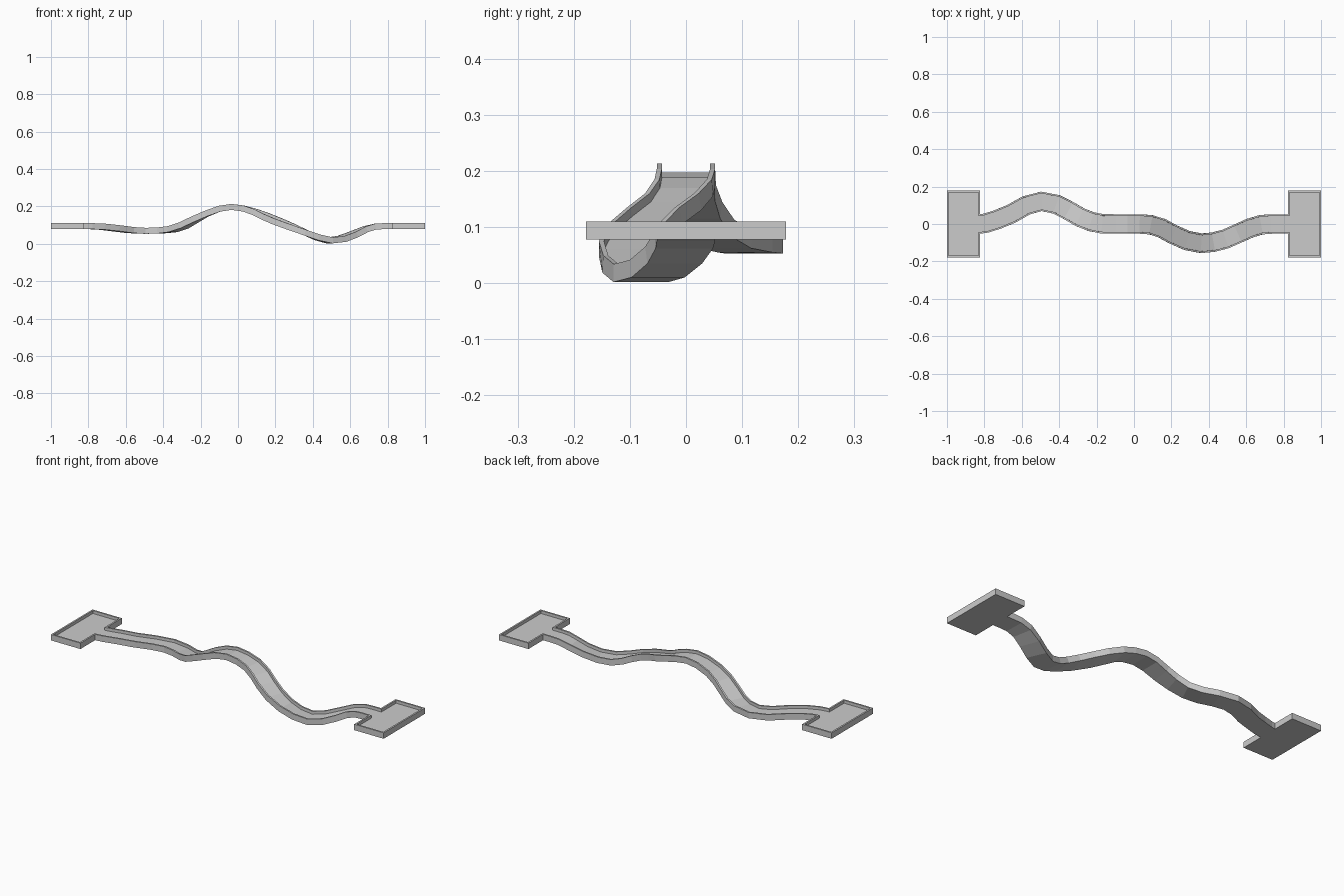
import bpy, bmesh
from mathutils import Vector

if "Cube" in bpy.data.objects:
    bpy.data.objects.remove(bpy.data.objects["Cube"])

T = 0.009            # rim thickness
HALF = 0.052         # half width of the channel
LOW, FLOOR, TOP = -0.016, 0.0, 0.016   # heights relative to the centre line
Z0 = 0.094           # centre line height at the ends
XI, XO, W = 0.823, 1.0, 0.178          # tray inner x, outer x, half depth


def finish(name, bm):
    bmesh.ops.recalc_face_normals(bm, faces=bm.faces)
    mesh = bpy.data.meshes.new(name)
    bm.to_mesh(mesh)
    bm.free()
    obj = bpy.data.objects.new(name, mesh)
    bpy.context.collection.objects.link(obj)
    return obj


def channel(name, path):
    """Sweep a U-shaped section along a path, keeping the floor level sideways."""
    i = HALF - T
    section = [(-HALF, LOW), (HALF, LOW), (HALF, TOP), (i, TOP),
               (i, FLOOR), (-i, FLOOR), (-i, TOP), (-HALF, TOP)]
    bm = bmesh.new()
    rings = []
    for k, p in enumerate(path):
        if k in (0, len(path) - 1):
            tangent = Vector((1, 0, 0))
        else:
            tangent = ((path[k + 1] - p).normalized() + (p - path[k - 1]).normalized()).normalized()
        side = Vector((0, 0, 1)).cross(tangent).normalized()
        up = tangent.cross(side)
        rings.append([bm.verts.new(p + side * s + up * h) for s, h in section])
    n = len(section)
    for a, b in zip(rings, rings[1:]):
        for j in range(n):
            bm.faces.new((a[j], a[(j + 1) % n], b[(j + 1) % n], b[j]))
    bm.faces.new(rings[0])
    bm.faces.new(rings[-1])
    return finish(name, bm)


def tray(name, sx):
    """Rectangular tray with a rim, open where the channel enters."""
    g = HALF - T
    outer = [(XI, -g), (XI, -W), (XO, -W), (XO, W), (XI, W), (XI, g)]
    a, b, w = XI + T, XO - T, W - T
    inner = [(a, -g), (a, -w), (b, -w), (b, w), (a, w), (a, g)]
    bm = bmesh.new()

    def loop(points, h):
        return [bm.verts.new((sx * x, y, Z0 + h)) for x, y in points]

    ob, ot = loop(outer, LOW), loop(outer, TOP)
    it, fl = loop(inner, TOP), loop(inner, FLOOR)
    m0, m1 = loop([outer[0], outer[-1]], FLOOR)
    for lo, hi in ((ob, ot), (ot, it), (it, fl)):
        for k in range(5):
            if lo is ob and k in (0, 4):
                # end walls share the threshold corner
                mid = m0 if k == 0 else m1
                ring = (lo[0], lo[1], hi[1], hi[0], mid) if k == 0 else (lo[4], lo[5], mid, hi[5], hi[4])
                bm.faces.new(ring)
            else:
                bm.faces.new((lo[k], lo[k + 1], hi[k + 1], hi[k]))
    bm.faces.new(ob)                              # underside
    bm.faces.new(fl + [m1, m0])                   # floor
    bm.faces.new((ob[0], ob[5], m1, m0))          # threshold
    bm.faces.new((m0, ot[0], it[0], fl[0]))       # jambs
    bm.faces.new((m1, ot[5], it[5], fl[5]))
    return finish(name, bm)


# winding, dipping centre line of the channel
points = [(-.823, 0, .094), (-.79, .005, .094), (-.73, .024, .0915), (-.655, .055, .083),
          (-.575, .1, .073), (-.495, .121, .069), (-.415, .105, .071), (-.35, .072, .078),
          (-.29, .037, .098), (-.23, .013, .13), (-.17, .001, .16), (-.10, 0, .187),
          (-.035, 0, .197), (.03, 0, .188), (.09, -.004, .17), (.15, -.023, .145),
          (.21, -.056, .12), (.285, -.089, .09), (.36, -.103, .06), (.425, -.097, .034),
          (.49, -.08, .018), (.555, -.051, .026), (.62, -.022, .05), (.68, -.004, .077),
          (.735, 0, .092), (.78, 0, .094), (.823, 0, .094)]
channel("winding_channel", [Vector(p) for p in points])
tray("left_tray", -1)
tray("right_tray", 1)
